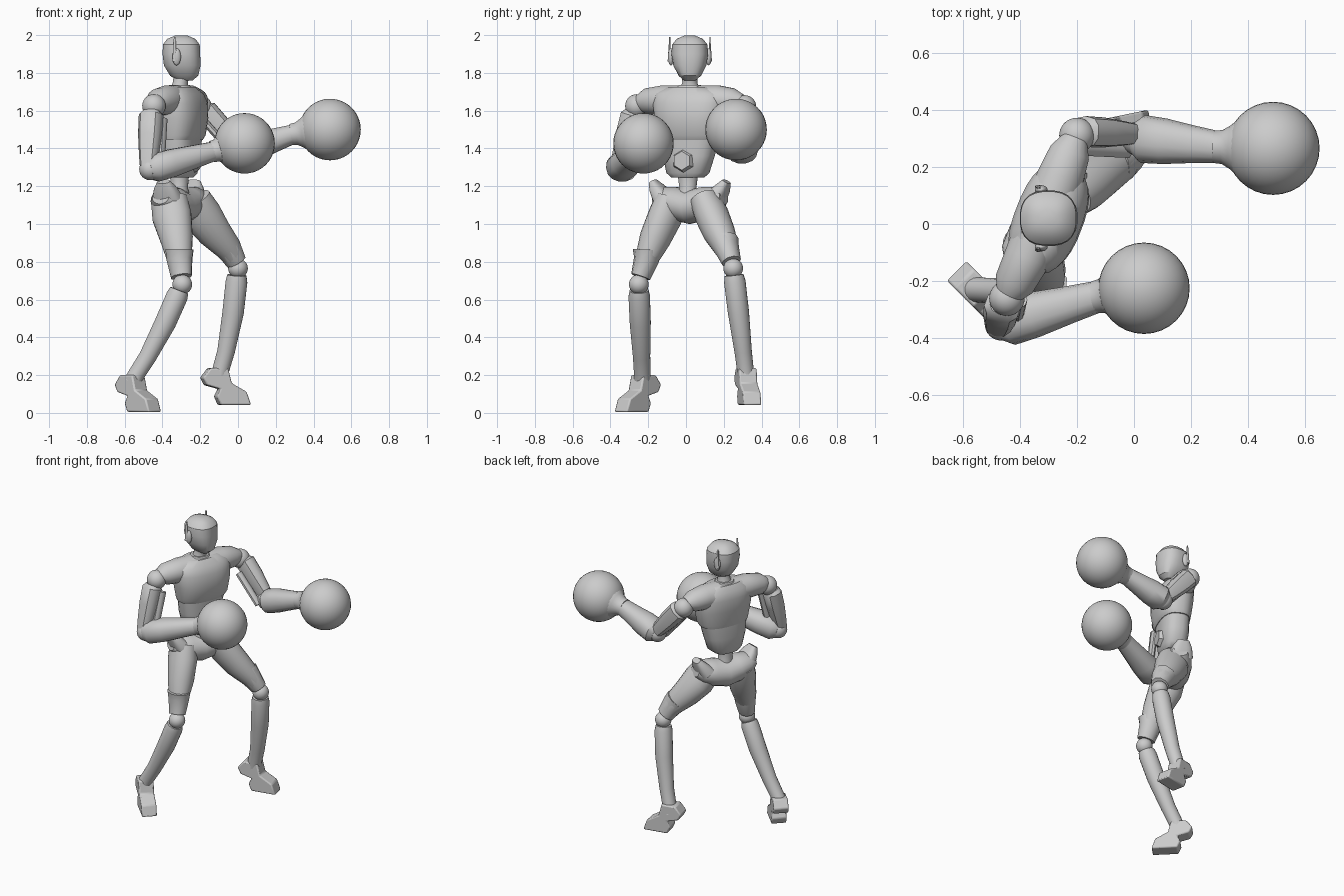
import bpy, bmesh, math
from mathutils import Vector, Matrix

if "Cube" in bpy.data.objects:
    bpy.data.objects.remove(bpy.data.objects["Cube"])

grey = bpy.data.materials.new("plain_grey")
grey.use_nodes = True
grey.diffuse_color = (0.6, 0.6, 0.6, 1)
grey.node_tree.nodes["Principled BSDF"].inputs["Base Color"].default_value = grey.diffuse_color

SIDE = Vector((0.36, 0.93, 0)).normalized()   # across the twisted body
FRONT = Vector((SIDE.y, -SIDE.x, 0))          # where the chest points
UP = Vector((0, 0, 1))


def finish(name, bm, angle=40):
    bmesh.ops.recalc_face_normals(bm, faces=bm.faces)
    mesh = bpy.data.meshes.new(name)
    bm.to_mesh(mesh)
    bm.free()
    mesh.materials.append(grey)
    ob = bpy.data.objects.new(name, mesh)
    bpy.context.collection.objects.link(ob)
    bpy.ops.object.select_all(action='DESELECT')
    ob.select_set(True)
    bpy.context.view_layer.objects.active = ob
    bpy.ops.object.shade_smooth_by_angle(angle=math.radians(angle))
    return ob


def loft_mesh(stations, ref=SIDE, sides=20, square=2.0, flat=False):
    """Skin elliptical rings (x, y, z, half along ref, half across)."""
    bm = bmesh.new()
    pts = [Vector(s[:3]) for s in stations]
    rings = []
    for i, s in enumerate(stations):
        t = UP if flat else (pts[min(i + 1, len(pts) - 1)] - pts[max(i - 1, 0)]).normalized()
        u = (ref - t * ref.dot(t)).normalized()
        v = t.cross(u)
        ring = []
        for k in range(sides):
            a = math.tau * (k + 0.5) / sides
            c, d = math.cos(a), math.sin(a)
            c = math.copysign(abs(c) ** (2 / square), c)
            d = math.copysign(abs(d) ** (2 / square), d)
            ring.append(bm.verts.new(pts[i] + u * c * s[3] + v * d * s[4]))
        rings.append(ring)
    for r0, r1 in zip(rings, rings[1:]):
        for k in range(sides):
            n = (k + 1) % sides
            bm.faces.new((r0[k], r0[n], r1[n], r1[k]))
    bm.faces.new(rings[0])
    bm.faces.new(rings[-1])
    return bm


def loft(name, stations, **kw):
    return finish(name, loft_mesh(stations, **kw))


def ball(name, centre, r, scale=(1, 1, 1)):
    bm = bmesh.new()
    bmesh.ops.create_uvsphere(bm, u_segments=32, v_segments=20, radius=r)
    bmesh.ops.transform(bm, matrix=Matrix.Translation(centre) @ Matrix.Diagonal((*scale, 1)), verts=bm.verts)
    return finish(name, bm)


def prism(name, profile, origin, forward, half):
    """Side profile (forward, up) given a width."""
    f = Vector(forward).normalized()
    s = UP.cross(f)
    bm = bmesh.new()
    o = Vector(origin)
    face = bm.faces.new([bm.verts.new(o + f * u + UP * z - s * half) for u, z in profile])
    new = bmesh.ops.extrude_face_region(bm, geom=[face])["geom"]
    bmesh.ops.translate(bm, verts=[e for e in new if isinstance(e, bmesh.types.BMVert)], vec=s * half * 2)
    ob = finish(name, bm, 30)
    bev = ob.modifiers.new("soft_edges", 'BEVEL')
    bev.width, bev.segments = 0.008, 2
    return ob


# Head with a recessed visor
Y = Vector((0, 1, 0))
head = loft_mesh([(-.28, .02, 1.76, .03, .04), (-.285, .02, 1.785, .06, .075),
                  (-.295, .02, 1.84, .088, .098), (-.3, .02, 1.9, .098, .1),
                  (-.3, .02, 1.95, .094, .098), (-.3, .02, 1.98, .07, .075),
                  (-.3, .02, 1.997, .03, .035)], ref=Y, sides=24, square=2.5, flat=True)
visor = [f for f in head.faces if f.normal.x ** 2 > .3 and f.calc_center_median().x > -.25
         and 1.83 < f.calc_center_median().z < 1.955]
bmesh.ops.recalc_face_normals(head, faces=head.faces)
bmesh.ops.inset_region(head, faces=visor, thickness=.006, depth=-.008)
finish("head", head, 30)
for name, s in (("left", 1), ("right", -1)):
    y = .02 + s * .1
    ball(name + "_ear_pod", (-.325, y, 1.885), .045, (.5, .35, 1))
    loft(name + "_antenna", [(-.335, y + s * .01, 1.86, .008, .012),
                             (-.335, y + s * .006, 1.99, .003, .005)], ref=Y, sides=8)

# Neck and collar
loft("neck", [(-.31, .02, 1.67, .075, .06), (-.31, .02, 1.72, .05, .045),
              (-.305, .02, 1.75, .04, .04), (-.295, .02, 1.8, .04, .045)], flat=True)
loft("collar", [(-.31, .02, 1.69, .095, .075), (-.31, .02, 1.735, .06, .055)], flat=True)

# Torso
loft("chest", [(-.3, .02, 1.445, .165, .095), (-.295, .02, 1.47, .175, .105),
               (-.295, .02, 1.56, .19, .118), (-.3, .02, 1.64, .2, .118),
               (-.305, .02, 1.69, .19, .1), (-.31, .02, 1.725, .12, .07)], sides=28, square=2.5, flat=True)
loft("shoulder_girdle", [(-.44, -.25, 1.645, .04, .045), (-.42, -.21, 1.65, .068, .072),
                         (-.375, -.12, 1.655, .08, .082), (-.31, .03, 1.65, .085, .09),
                         (-.255, .17, 1.655, .08, .082), (-.225, .25, 1.65, .068, .072),
                         (-.205, .3, 1.645, .04, .045)], ref=UP)
loft("abdomen", [(-.31, .01, 1.245, .085, .065), (-.305, .01, 1.27, .115, .08),
                 (-.305, .015, 1.36, .14, .09), (-.3, .02, 1.45, .158, .092)], square=2.6, flat=True)
bm = bmesh.new()
bmesh.ops.create_cone(bm, cap_ends=True, segments=6, radius1=.066, radius2=.05, depth=.03)
turn = FRONT.to_track_quat('Z', 'Y').to_matrix().to_4x4()
bmesh.ops.transform(bm, matrix=Matrix.Translation(Vector((-.305, .015, 1.335)) + FRONT * .09) @ turn, verts=bm.verts)
finish("belly_plate", bm, 20)
loft("waist", [(-.31, .01, 1.13, .07, .06), (-.31, .01, 1.19, .045, .045),
               (-.31, .01, 1.26, .055, .05)], flat=True)

# Pelvis with raised hip crests
loft("pelvis", [(-.41, -.155, 1.14, .035, .05), (-.39, -.12, 1.13, .07, .085),
                (-.35, -.06, 1.11, .088, .1), (-.31, .02, 1.09, .09, .1),
                (-.265, .1, 1.11, .088, .1), (-.23, .16, 1.13, .07, .085),
                (-.21, .2, 1.14, .035, .05)], ref=UP)
for name, x, y, s in (("right", -.375, -.12, -1), ("left", -.25, .16, 1)):
    loft(name + "_hip_crest", [(x, y, 1.14, .05, .08), (x + s * .012, y + s * .035, 1.19, .035, .06),
                               (x + s * .02, y + s * .055, 1.225, .02, .035)], square=2.8)

# Legs
shoe = [(-.095, .15), (-.055, .2), (.04, .2), (.06, .12), (.14, .075), (.165, .005),
        (0, .005), (-.02, .05), (0, .09), (-.075, .11)]
legs = {
    "right": ([(-.365, -.08, 1.13, .08, .1), (-.35, -.11, 1.04, .088, .108), (-.325, -.165, .92, .082, .088),
               (-.31, -.21, .81, .06, .066), (-.3, -.24, .72, .048, .052)],
              (-.295, -.25, .68), (-.555, -.23, .17), (.7, -.7, 0), 0),
    "left": ([(-.24, .1, 1.13, .08, .1), (-.195, .135, 1.05, .09, .11), (-.125, .175, .955, .085, .092),
              (-.05, .215, .87, .066, .072), (-.01, .24, .8, .048, .052)],
             (.0, .25, .765), (-.1, .32, .18), (.97, .2, 0), .037)}
for name, (thigh, knee, ankle, way, lift) in legs.items():
    loft(name + "_thigh", thigh)
    # flared guard over the lower thigh
    a, b, c = (Vector(p[:3]) for p in thigh[2:])
    g = a.lerp(b, .5) + Vector((.008, .01 if name == "left" else -.02, 0))
    loft(name + "_thigh_guard", [(*g, .074, .078), (*b, .066, .072), (*c, .052, .058)], sides=10)
    ball(name + "_knee", knee, .052)
    k, e = Vector(knee), Vector(ankle)
    shin = []
    for t, r, bow in ((.06, .05, 0), (.12, .057, .004), (.4, .056, .014), (.75, .046, .012), (.93, .044, 0), (1.02, .048, 0)):
        p = k.lerp(e, t) + Vector((bow, 0, 0))
        shin.append((*p, r, r * 1.02))
    loft(name + "_shin", shin)
    prism(name + "_foot", shoe, (ankle[0], ankle[1], lift), way, .048)

# Arms and round gloves
arms = {"right": ((-.445, -.26, 1.625), (-.465, -.35, 1.29), (-.13, -.255, 1.385), (.035, -.225, 1.427), .16),
        "left": ((-.2, .31, 1.62), (.01, .3, 1.385), (.29, .27, 1.475), (.487, .265, 1.5), .163)}
for name, (sh, el, wr, hand, r) in arms.items():
    s, e, w, h = map(Vector, (sh, el, wr, hand))
    ball(name + "_shoulder", sh, .062)
    ref = FRONT if name == "right" else UP
    off = Vector((-.012, -.015, 0)) if name == "right" else Vector((0, .015, .012))
    loft(name + "_upper_arm", [(*(s.lerp(e, t) + off), a, a * .85)
                               for t, a in ((.08, .045), (.14, .064), (.45, .062), (.8, .05), (.97, .042))],
         ref=ref, sides=10, square=2.6)
    inner = Vector((.055, .01, 0)) if name == "right" else Vector((-.02, -.045, -.03))
    loft(name + "_arm_strut", [(*(s.lerp(e, t) + inner), .02, .026) for t in (.2, .95)], ref=ref, sides=8)
    ball(name + "_elbow", el, .058)
    loft(name + "_forearm", [(*e.lerp(w, t), a, b) for t, a, b in
                             ((-.02, .055, .06), (.08, .076, .084), (.35, .075, .08), (.7, .062, .066), (1, .052, .056))],
         ref=UP, sides=14, square=2.3)
    loft(name + "_cuff", [(*w.lerp(h, t), a, a) for t, a in
                          ((-.05, .057), (.1, .06), (.25, .078), (.42, .108), (.6, .12))], ref=UP, sides=24)
    ball(name + "_glove", hand, r)
